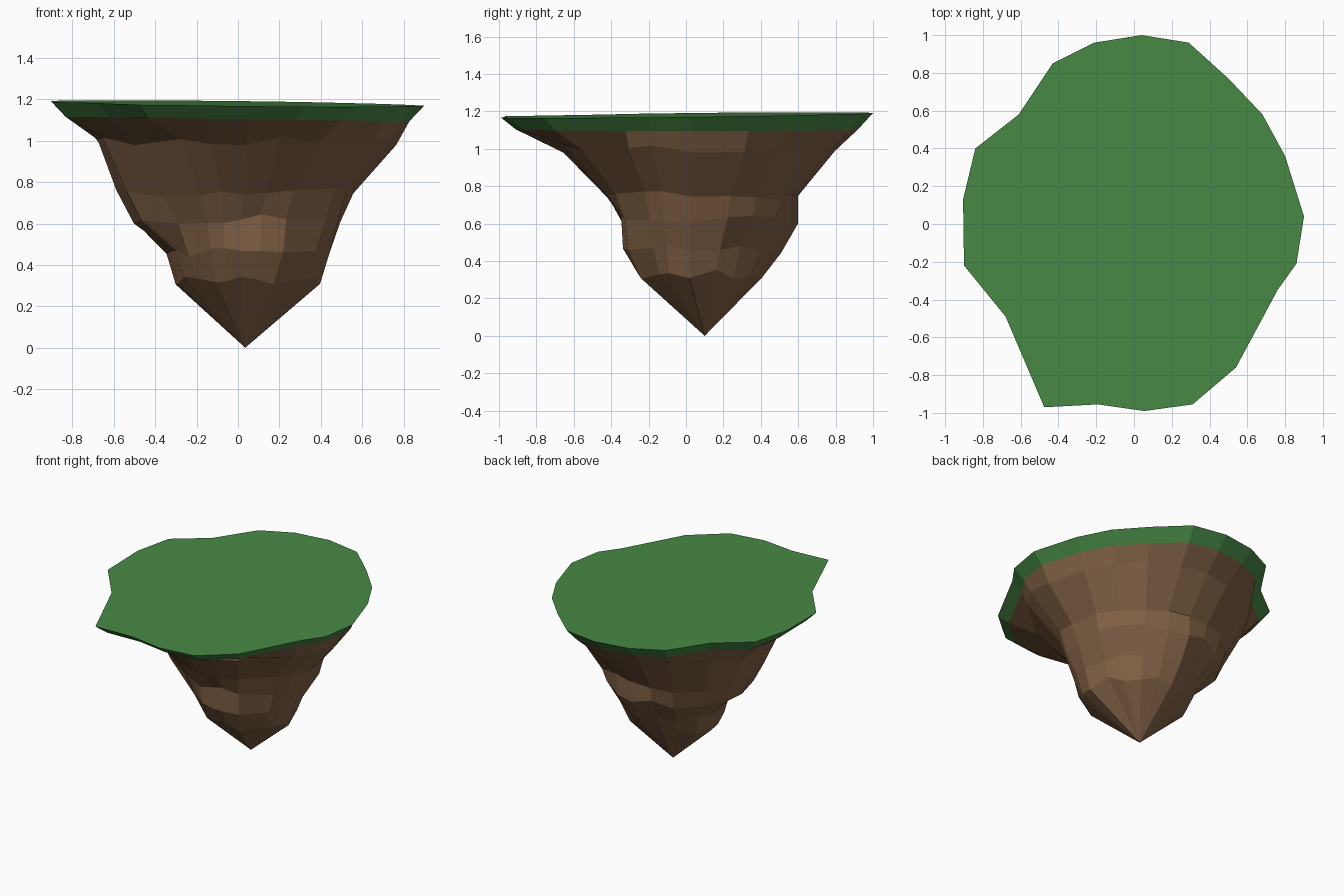
import bpy, bmesh, math, random

if "Cube" in bpy.data.objects:
    bpy.data.objects.remove(bpy.data.objects["Cube"])

random.seed(4)

# Rim of the grass plateau, counter-clockwise from the right (x, y)
RIM = [(.90, .04), (.80, .36), (.68, .58), (.50, .77), (.29, .96), (.04, 1.0),
       (-.21, .96), (-.43, .85), (-.61, .58), (-.84, .40), (-.905, .13),
       (-.90, -.22), (-.68, -.49), (-.475, -.97), (-.19, -.955), (.055, -.99),
       (.31, -.955), (.54, -.76), (.76, -.35), (.86, -.21)]

# Rock ledges: height, then radii at right, back right, back, ... every 45 degrees
LEDGES = [(1.00, (.78, .76, .80, .76, .69, .60, .66, .68)),
          (.75, (.56, .59, .61, .62, .60, .42, .43, .48)),
          (.62, (.51, .56, .605, .58, .51, .34, .345, .42)),
          (.46, (.45, .45, .52, .42, .31, .29, .335, .38)),
          (.33, (.39, .39, .42, .36, .28, .22, .25, .31))]
TIP = (.035, .10, 0)


def material(name, rgb):
    m = bpy.data.materials.new(name)
    m.diffuse_color = (*rgb, 1)
    m.use_nodes = True
    m.node_tree.nodes["Principled BSDF"].inputs["Base Color"].default_value = m.diffuse_color
    return m


def ledge_ring(z, radii):
    """Ring of points following the rim's directions, with a rough broken height."""
    ring = []
    for x, y in RIM:
        a = math.atan2(y, x) % math.tau
        t = a / (math.tau / 8)
        i, f = int(t), t % 1
        f = f * f * (3 - 2 * f)
        r = radii[i % 8] * (1 - f) + radii[(i + 1) % 8] * f
        r *= random.uniform(.97, 1.02)
        ring.append((r * math.cos(a), r * math.sin(a), z + random.uniform(-.025, .025)))
    return ring


def build(name, rings, mat, cap=False, tip=None):
    """Skin a stack of rings, top to bottom, with flat faces."""
    bm = bmesh.new()
    loops = [[bm.verts.new(p) for p in ring] for ring in rings]
    n = len(RIM)
    for a, b in zip(loops, loops[1:]):
        for i in range(n):
            j = (i + 1) % n
            bm.faces.new((a[i], b[i], b[j], a[j]))
    if cap:
        bm.faces.new(loops[0])
    if tip:
        v = bm.verts.new(tip)
        for i in range(n):
            bm.faces.new((loops[-1][i], v, loops[-1][(i + 1) % n]))
    bmesh.ops.recalc_face_normals(bm, faces=bm.faces)
    if sum(f.normal.dot(f.calc_center_median()) * (-1 if f.normal.z < -.99 else 1)
           for f in bm.faces if abs(f.normal.z) < .9) < 0:
        bmesh.ops.reverse_faces(bm, faces=bm.faces)
    me = bpy.data.meshes.new(name)
    bm.to_mesh(me)
    bm.free()
    me.materials.append(mat)
    ob = bpy.data.objects.new(name, me)
    bpy.context.collection.objects.link(ob)
    return ob


# Grass slab: gently tilted top and an inward sloping edge
top = [(x, y, 1.18 - .012 * x + .012 * y) for x, y in RIM]
edge = [(x * .92, y * .92, 1.105 - .012 * x) for x, y in RIM]
build("grass_top", [top, edge], material("grass", (.065, .25, .06)), cap=True)

# Hanging rock: ledges narrowing down to a point
rock_rings = [edge] + [ledge_ring(z, r) for z, r in LEDGES]
build("rock_base", rock_rings, material("rock", (.22, .12, .06)), tip=TIP)
